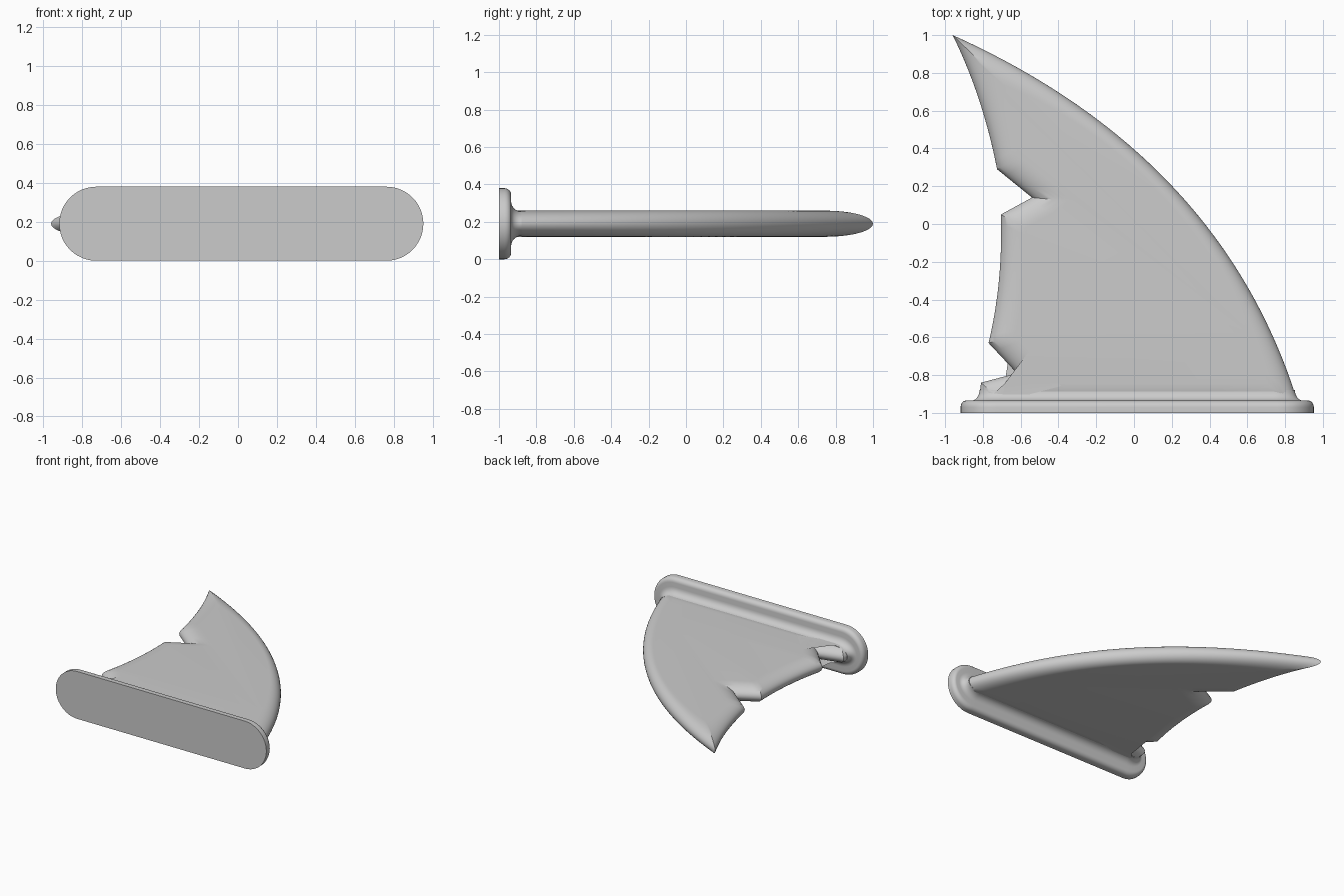
import bpy, bmesh
from math import sin, cos, pi
from mathutils import Vector

cube = bpy.data.objects.get("Cube")
if cube:
    bpy.data.objects.remove(cube)

grey = bpy.data.materials.new("plain grey")
grey.use_nodes = True
colour = (0.6, 0.6, 0.6, 1)
grey.diffuse_color = colour
grey.node_tree.nodes["Principled BSDF"].inputs["Base Color"].default_value = colour

MID = 0.19          # height of the fin's middle plane
HALF = 0.07         # half thickness of the fin
ROUND = 0.125       # width of the rounded edge
FOOT = -0.97        # where the fin ends inside the base


def build(name, rings, cap_start, cap_end):
    """Skin a list of closed rings, optionally capping the ends."""
    bm = bmesh.new()
    loops = [[bm.verts.new(p) for p in ring] for ring in rings]
    n = len(loops[0])
    for a, b in zip(loops, loops[1:]):
        for i in range(n):
            j = (i + 1) % n
            bm.faces.new((a[i], a[j], b[j], b[i]))
    if cap_start:
        bm.faces.new(loops[0][::-1])
    if cap_end:
        bm.faces.new(loops[-1])
    bmesh.ops.recalc_face_normals(bm, faces=bm.faces)
    mesh = bpy.data.meshes.new(name)
    bm.to_mesh(mesh)
    bm.free()
    mesh.materials.append(grey)
    obj = bpy.data.objects.new(name, mesh)
    bpy.context.collection.objects.link(obj)
    bpy.ops.object.select_all(action="DESELECT")
    obj.select_set(True)
    bpy.context.view_layer.objects.active = obj
    bpy.ops.object.shade_smooth_by_angle(angle=pi / 6)
    return obj


# Fin outline: corner, then the bend of the side that follows (None = straight)
outline = [
    ((-0.96, 1.0), (-0.80, 0.675)),
    ((-0.725, 0.29), None),
    ((-0.54, 0.14), None),
    ((-0.705, 0.05), (-0.693, -0.31)),
    ((-0.77, -0.63), None),
    ((-0.62, -0.79), None),
    ((-0.81, -0.84), None),
    ((-0.825, FOOT), None),
    ((0.875, FOOT), (0.478, 0.353)),
]
control = []
for k, (corner, bend) in enumerate(outline):
    a, b = Vector(corner), Vector(outline[(k + 1) % len(outline)][0])
    control += [a, Vector(bend) if bend else (a + b) / 2]


def inset(d):
    """Control polygon moved inward by d with mitred corners."""
    moved = []
    for k, p in enumerate(control):
        before = (p - control[k - 1]).normalized()
        after = (control[(k + 1) % len(control)] - p).normalized()
        n1, n2 = Vector((-before.y, before.x)), Vector((-after.y, after.x))
        q = p + (n1 + n2) * (d / (1 + n1.dot(n2)))
        if p.y == FOOT:
            q.y = FOOT
        moved.append(q)
    return moved


def fin_ring(angle, side):
    pts = inset(ROUND * (1 - cos(angle)))
    z = MID + side * HALF * sin(angle)
    ring = []
    for k in range(0, len(pts), 2):
        a, c, b = pts[k], pts[k + 1], pts[(k + 2) % len(pts)]
        bend = outline[k // 2][1]
        steps = (40 if k == len(pts) - 2 else 16) if bend else 4
        for s in range(steps):
            t = s / steps
            p = a * (1 - t) ** 2 + c * 2 * t * (1 - t) + b * t * t
            ring.append((p.x, p.y, z))
    return ring


# Fin blade with elliptical edges, from lower face round to upper face
STEPS = 9
rings = [fin_ring(abs(i) / STEPS * pi / 2, 1 if i > 0 else -1)
         for i in range(-STEPS, STEPS + 1)]
build("fin_blade", rings, True, True)


# Base plate with rolled rim and fillet rising into the fin
def base_ring(i, y, sides=24):
    ring = []
    for end in (1, -1):
        for s in range(sides + 1):
            a = pi * s / sides - pi / 2
            ring.append((0.017 + end * (0.745 - 0.22 * i + (0.19 - 0.58 * i) * cos(a)),
                         y, MID + end * (0.19 - i) * sin(a)))
    return ring


profile = [(0, -1), (0, -0.97)]
profile += [(0.035 * (1 - cos(a)), -0.97 + 0.035 * sin(a))
            for a in (pi / 2 * s / 6 for s in range(1, 7))]
profile += [(0.07 + 0.055 * sin(a), -0.88 - 0.055 * cos(a))
            for a in (pi / 2 * s / 6 for s in range(7))]
build("base_plate", [base_ring(i, y) for i, y in profile], True, True)
